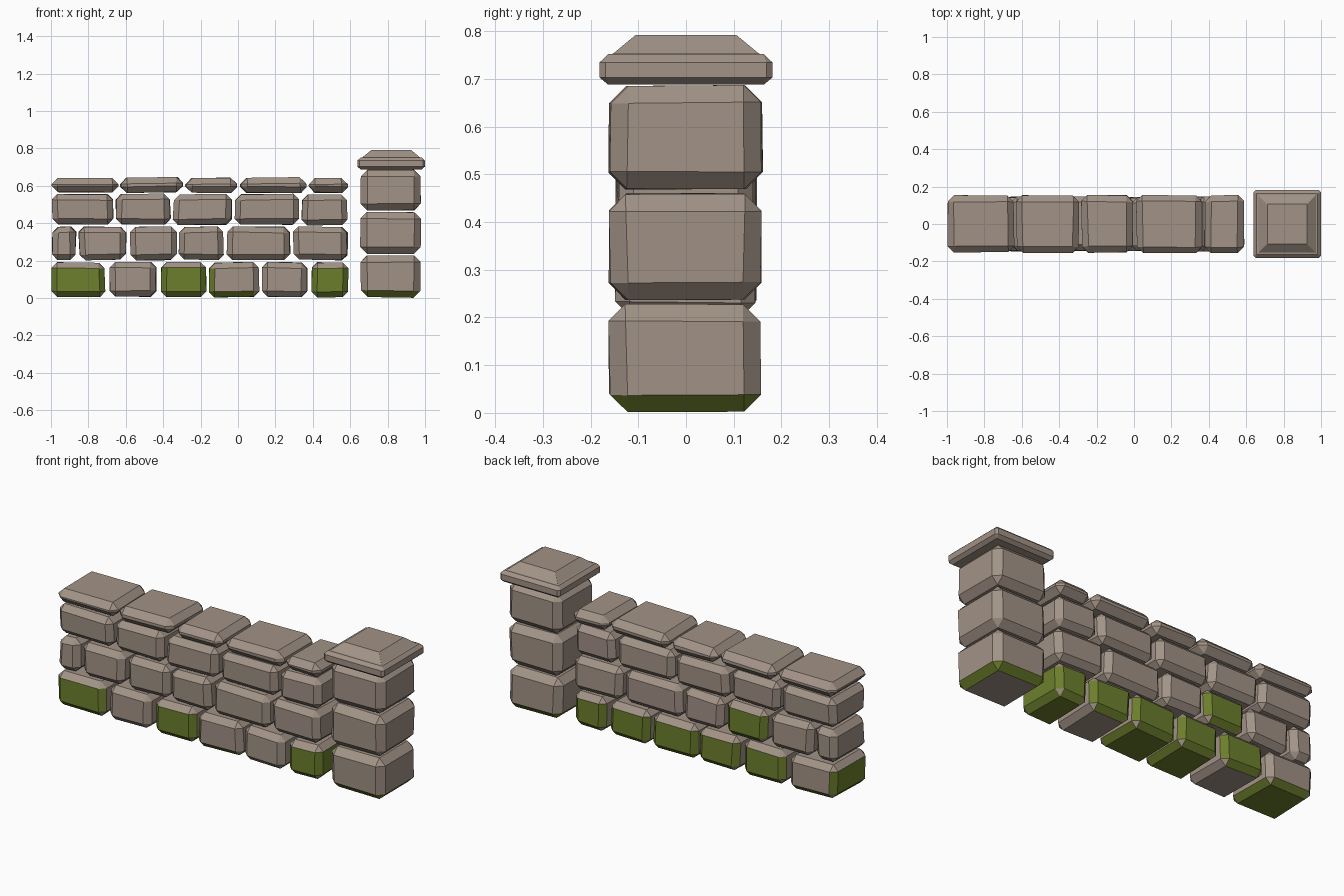
import bpy, bmesh, random
from mathutils import Vector

if "Cube" in bpy.data.objects:
    bpy.data.objects.remove(bpy.data.objects["Cube"])

random.seed(4)


def material(name, rgb):
    m = bpy.data.materials.new(name)
    m.diffuse_color = (*rgb, 1)
    m.use_nodes = True
    m.node_tree.nodes["Principled BSDF"].inputs["Base Color"].default_value = m.diffuse_color
    return m


STONE = material("warm grey stone", (0.36, 0.29, 0.24))
MOSS = material("moss green", (0.15, 0.21, 0.025))
DIRS = {"F": Vector((0, -1, 0)), "B": Vector((0, 1, 0)), "L": Vector((-1, 0, 0)),
        "R": Vector((1, 0, 0)), "D": Vector((0, 0, -1))}


def finish(name, bm):
    bmesh.ops.recalc_face_normals(bm, faces=bm.faces)
    me = bpy.data.meshes.new(name)
    me.materials.append(STONE)
    me.materials.append(MOSS)
    bm.to_mesh(me)
    bm.free()
    ob = bpy.data.objects.new(name, me)
    bpy.context.collection.objects.link(ob)


def moss_rule(normal, sides):
    """Mossy when facing one of the listed sides; lower case = chamfers only."""
    if normal.z > 0.3:
        return False
    for s in sides:
        d = normal.dot(DIRS[s.upper()])
        if (s.isupper() and d > 0.6) or (s.islower() and 0.5 < d < 0.9):
            return True
    return False


def block(name, x, y, z, chamfer, moss="", jitter=0.012):
    """Chamfered stone with corners nudged inwards at random."""
    bm = bmesh.new()
    bmesh.ops.create_cube(bm, size=1)
    for v in bm.verts:
        sign = [1 if c > 0 else -1 for c in v.co]
        amount = (jitter, jitter, jitter * 0.7)
        v.co = [(lo + hi) / 2 + s * ((hi - lo) / 2 - random.uniform(0, a))
                for (lo, hi), s, a in zip((x, y, z), sign, amount)]
    bmesh.ops.bevel(bm, geom=bm.edges[:], offset=chamfer, segments=1,
                    affect='EDGES', clamp_overlap=True)
    bm.normal_update()
    for f in bm.faces:
        f.material_index = int(moss_rule(f.normal, moss))
    finish(name, bm)


# Wall courses: height range, half depth, chamfer, (left, right, mossy sides)
COURSES = [
    ("base_stone", (0.003, 0.195), 0.15, 0.03, [
        (-1, -0.705, "FLD"), (-0.695, -0.43, "B"), (-0.415, -0.165, "FBD"),
        (-0.16, 0.12, "lBD"), (0.125, 0.375, "B"), (0.39, 0.592, "FBDR")]),
    ("lower_stone", (0.2, 0.385), 0.15, 0.03, [
        (-1, -0.86, ""), (-0.855, -0.59, ""), (-0.58, -0.325, "B"),
        (-0.32, -0.07, ""), (-0.065, 0.285, ""), (0.29, 0.59, "")]),
    ("upper_stone", (0.388, 0.56), 0.15, 0.03, [
        (-1, -0.66, ""), (-0.658, -0.355, ""), (-0.352, -0.03, ""),
        (-0.023, 0.332, ""), (0.335, 0.592, "")]),
    ("coping_stone", (0.56, 0.648), 0.16, 0.033, [
        (-1, -0.635, ""), (-0.635, -0.288, ""), (-0.285, 0.002, ""),
        (0.007, 0.372, ""), (0.375, 0.592, "")]),
]
for name, z, depth, chamfer, stones in COURSES:
    for i, (x0, x1, moss) in enumerate(stones):
        block(f"{name}_{i + 1}", (x0, x1), (-depth, depth), z, chamfer, moss)

# Pillar blocks, the lowest with mossy bottom chamfers
for i, (z0, z1) in enumerate([(0.0, 0.232), (0.235, 0.463), (0.465, 0.688)]):
    block(f"pillar_block_{i + 1}", (0.652, 0.98), (-0.165, 0.163), (z0, z1), 0.036,
          "d" if i == 0 else "", 0.009)

# Pillar cap: stacked square rings (half width, corner cut, height)
RINGS = [(0.163, 0.0, 0.688), (0.181, 0.012, 0.703), (0.181, 0.012, 0.735),
         (0.163, 0.0, 0.752), (0.153, 0.0, 0.753), (0.106, 0.0, 0.792)]
bm = bmesh.new()
loops = []
for h, c, z in RINGS:
    c = max(c, 0.001)
    pts = [(h, c - h), (h, h - c), (h - c, h), (c - h, h),
           (-h, h - c), (-h, c - h), (c - h, -h), (h - c, -h)]
    loops.append([bm.verts.new((0.819 + px, py, z)) for px, py in pts])
for a, b in zip(loops, loops[1:]):
    for k in range(8):
        n = (k + 1) % 8
        bm.faces.new((a[k], a[n], b[n], b[k]))
bm.faces.new(loops[0][::-1])
bm.faces.new(loops[-1])
finish("pillar_cap", bm)
